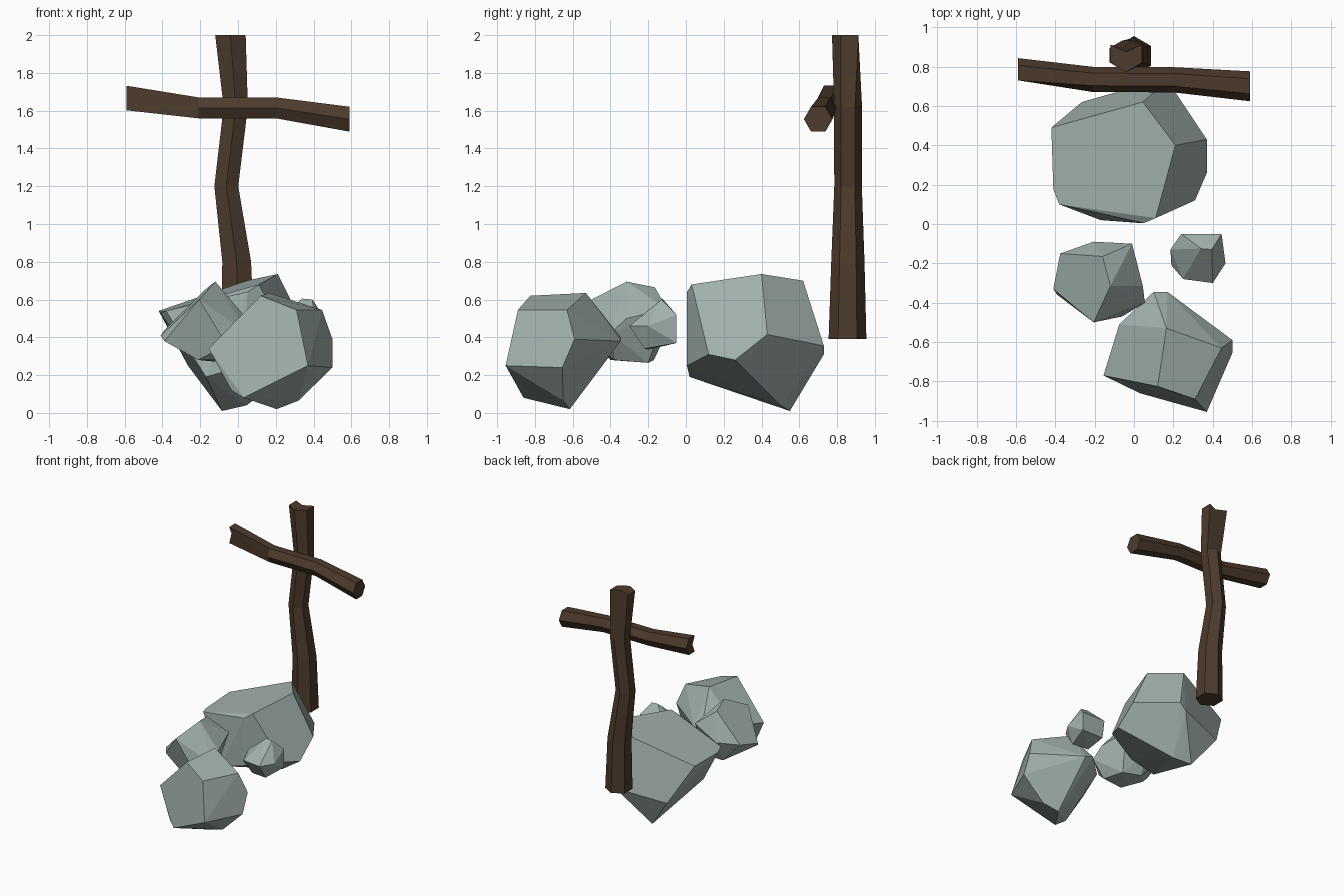
import bpy, bmesh, math
from mathutils import Vector

if "Cube" in bpy.data.objects:
    bpy.data.objects.remove(bpy.data.objects["Cube"])


def material(name, rgb):
    m = bpy.data.materials.new(name)
    m.diffuse_color = (*rgb, 1)
    m.use_nodes = True
    m.node_tree.nodes["Principled BSDF"].inputs["Base Color"].default_value = m.diffuse_color
    return m


STONE = material("grey_green_stone", (0.36, 0.44, 0.42))
WOOD = material("dark_brown_wood", (0.075, 0.044, 0.026))


def finish(bm, name, mat):
    bmesh.ops.recalc_face_normals(bm, faces=bm.faces)
    me = bpy.data.meshes.new(name)
    bm.to_mesh(me)
    bm.free()
    me.materials.append(mat)
    ob = bpy.data.objects.new(name, me)
    bpy.context.collection.objects.link(ob)
    return ob


def rock(name, corners):
    """Faceted boulder: convex hull of its corners with near-flat facets merged."""
    bm = bmesh.new()
    for c in corners:
        bm.verts.new(c)
    res = bmesh.ops.convex_hull(bm, input=bm.verts)
    loose = [v for v in bm.verts if not v.link_faces]
    bmesh.ops.delete(bm, geom=loose, context='VERTS')
    bmesh.ops.dissolve_limit(bm, angle_limit=math.radians(5),
                             verts=bm.verts, edges=bm.edges)
    return finish(bm, name, STONE)


def log(name, rings, u, v, dent_ring, dent_side):
    """Crooked six-sided log; rings are (centre, radius). One end corner is split inwards."""
    bm = bmesh.new()
    u, v = Vector(u), Vector(v)
    loops = []
    for i, (c, r) in enumerate(rings):
        loop = []
        for k in range(6):
            a = k * math.pi / 3
            s = r * (0.1 if i == dent_ring and k == dent_side else 1)
            loop.append(bm.verts.new(Vector(c) + (u * math.cos(a) + v * math.sin(a)) * s))
        loops.append(loop)
    for p, q in zip(loops, loops[1:]):
        for k in range(6):
            n = (k + 1) % 6
            bm.faces.new((p[k], p[n], q[n], q[k]))
    bm.faces.new(loops[0])
    bm.faces.new(loops[-1])
    return finish(bm, name, WOOD)


# Boulders
rock("large_back_rock", [
    (-.42, .49, .54), (-.41, .175, .53), (-.38, .10, .54), (.11, .03, .68),
    (.21, .40, .735), (.045, .62, .70), (.05, .005, .64), (.37, .43, .415),
    (.37, .26, .28), (.31, .12, .31), (.17, .73, .355), (.12, .73, .31),
    (-.265, .62, .25), (-.085, .55, .01), (.045, .50, .04),
    (-.17, .02, .19), (.03, .005, .25)])
rock("front_rock", [
    (.165, -.53, .635), (.12, -.825, .62), (.31, -.89, .545), (.445, -.63, .545),
    (.50, -.59, .39), (.50, -.655, .24), (.37, -.955, .25), (.03, -.86, .08),
    (-.035, -.82, .12), (-.155, -.77, .34), (-.075, -.51, .39), (.10, -.345, .40),
    (.17, -.345, .38), (.205, -.615, .02), (.32, -.65, .065)])
rock("left_rock", [
    (-.12, -.315, .695), (-.16, -.165, .665), (-.205, -.50, .60), (-.41, -.33, .41),
    (-.375, -.15, .455), (-.39, -.36, .38), (-.205, -.09, .45), (-.01, -.10, .55),
    (.045, -.315, .50), (.055, -.40, .42), (-.06, -.47, .36),
    (-.21, -.40, .28), (-.21, -.17, .28), (-.06, -.20, .265), (-.03, -.38, .28)])
rock("small_right_rock", [
    (.34, -.125, .605), (.395, -.13, .60), (.185, -.13, .48), (.24, -.05, .52),
    (.445, -.05, .52), (.445, -.05, .37), (.26, -.05, .37), (.465, -.20, .46),
    (.40, -.30, .46), (.25, -.28, .46), (.19, -.21, .42), (.40, -.22, .34),
    (.27, -.20, .335)])

# Upright post
log("upright_post", [
    ((0, .855, .39), .10), ((-.007, .857, .80), .088), ((-.062, .858, 1.20), .073),
    ((-.012, .858, 1.62), .074), ((-.04, .866, 2.0), .093)],
    (0, 1, 0), (1, 0, 0), 4, 0)

# Cross beam
log("cross_beam", [
    ((-.59, .768, 1.667), .075), ((-.21, .735, 1.615), .064),
    ((.20, .733, 1.615), .064), ((.59, .70, 1.555), .076)],
    (0, 1, 0), (0, 0, 1), 0, 3)
